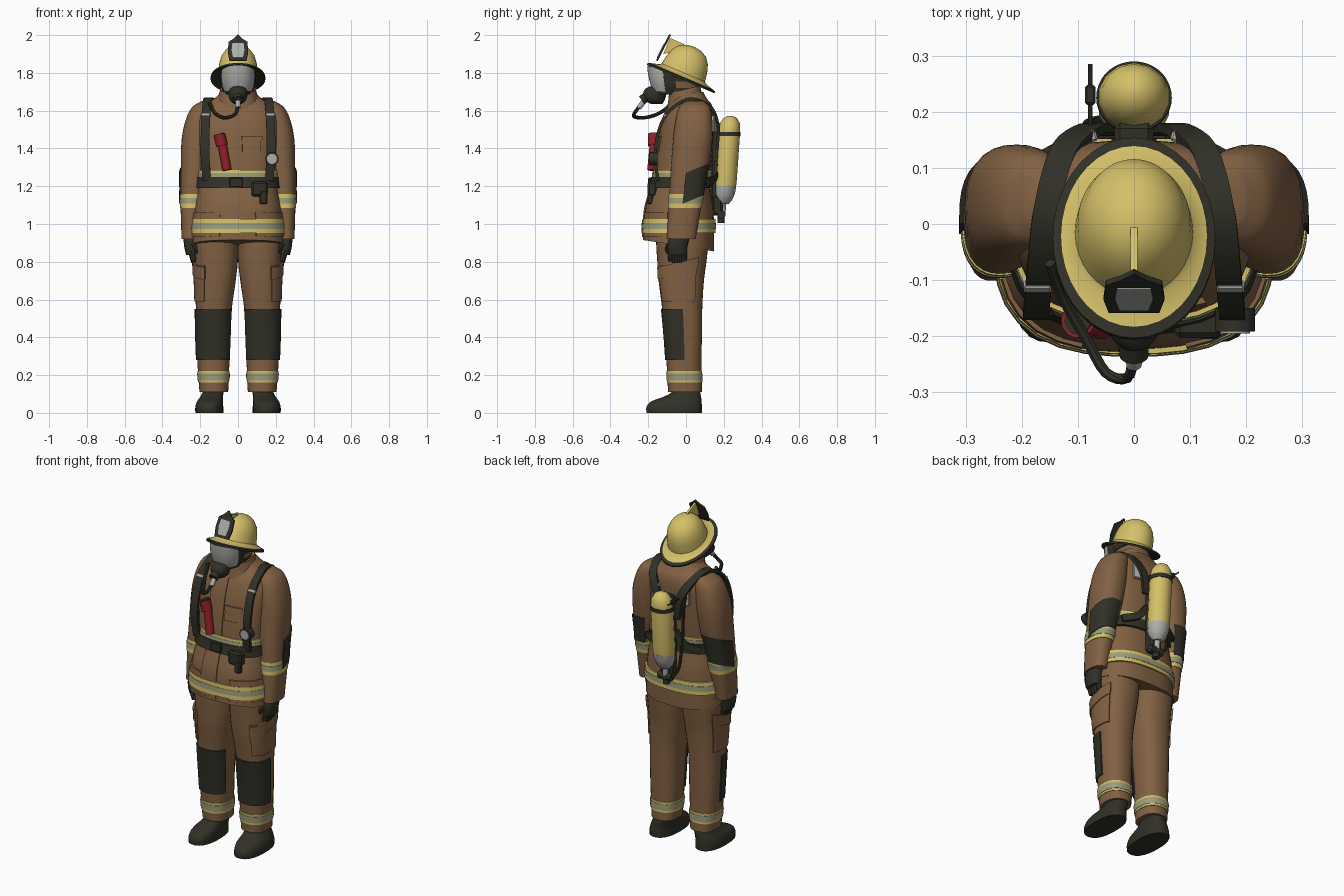
import bpy, bmesh, math
from mathutils import Vector, Matrix

if "Cube" in bpy.data.objects:
    bpy.data.objects.remove(bpy.data.objects["Cube"])

def mat(name, c):
    m = bpy.data.materials.new(name)
    m.diffuse_color = (*c, 1)
    m.use_nodes = True
    m.node_tree.nodes["Principled BSDF"].inputs["Base Color"].default_value = m.diffuse_color
    return m

BROWN = mat("tan_cloth", (0.222, 0.120, 0.056))
YELLOW = mat("yellow", (0.66, 0.53, 0.14))
DARK = mat("dark_rubber", (0.030, 0.030, 0.020))
SILVER = mat("silver", (0.42, 0.42, 0.40))
REFLECT = mat("reflective_grey", (0.33, 0.34, 0.20))
RED = mat("red", (0.27, 0.015, 0.02))

def make(name, verts, faces, mats, idx=None, angle=40):
    me = bpy.data.meshes.new(name)
    me.from_pydata([tuple(v) for v in verts], [], faces)
    for m in (mats if isinstance(mats, list) else [mats]):
        me.materials.append(m)
    if idx:
        me.polygons.foreach_set("material_index", idx)
    bm = bmesh.new()
    bm.from_mesh(me)
    bmesh.ops.recalc_face_normals(bm, faces=bm.faces)
    bm.to_mesh(me)
    bm.free()
    me.shade_smooth()
    me.set_sharp_from_angle(angle=math.radians(angle))
    ob = bpy.data.objects.new(name, me)
    bpy.context.collection.objects.link(ob)
    return ob

def tube_faces(rows, n):
    f = [(r*n+i, r*n+(i+1) % n, (r+1)*n+(i+1) % n, (r+1)*n+i) for r in range(rows-1) for i in range(n)]
    return f + [tuple(range(n)), tuple(range((rows-1)*n, rows*n))]

def smooth(keys, t):
    """Smooth interpolation of key rows (first value is the parameter)."""
    i = 0
    while i < len(keys)-2 and t > keys[i+1][0]:
        i += 1
    a, b = keys[i], keys[i+1]
    p, q = keys[max(i-1, 0)], keys[min(i+2, len(keys)-1)]
    h = b[0]-a[0]
    u = min(max((t-a[0])/h, 0), 1)
    out = []
    for k in range(1, len(a)):
        ma, mb = (b[k]-p[k])/(b[0]-p[0])*h, (q[k]-a[k])/(q[0]-a[0])*h
        out.append((2*u**3-3*u*u+1)*a[k]+(u**3-2*u*u+u)*ma+(3*u*u-2*u**3)*b[k]+(u**3-u*u)*mb)
    return out

def surf(keys, z, a, off=0, s=1, e=2.4):
    """Point on a body section: angle 0 is the front, 90 the outer side."""
    cx, cy, rx, ry = smooth(keys, z)
    sn, cs = math.sin(a), math.cos(a)
    r = (abs(sn)**e + abs(cs)**e)**(-1/e)
    return Vector((s*(cx+(rx+off)*r*sn), cy-(ry+off)*r*cs, z))

def loft(name, keys, m, s=1, steps=4, n=28, e=2.4):
    zs = [a[0]+(b[0]-a[0])*j/steps for a, b in zip(keys, keys[1:]) for j in range(steps)] + [keys[-1][0]]
    v = [surf(keys, z, math.tau*i/n, 0, s, e) for z in zs for i in range(n)]
    return make(name, v, tube_faces(len(zs), n), m)

def patch(name, keys, z0, z1, m, a0=0, a1=360, off=0.005, s=1, e=2.4):
    """Thin plate following a body section between two heights and angles."""
    na, nz = max(3, round((a1-a0)/10)), max(1, round((z1-z0)/0.03))
    v = []
    for j in range(na+1):
        a = math.radians(a0+(a1-a0)*j/na)
        zs = [z0+(z1-z0)*i/nz for i in range(nz+1)]
        v += [surf(keys, z, a, off, s, e) for z in zs] + [surf(keys, z, a, -0.004, s, e) for z in zs[::-1]]
    return make(name, v, tube_faces(na+1, 2*(nz+1)), m)

def sweep(name, pts, w, h, m, n=10, ref=(1, 0, 0), steps=4):
    """Tube or strap along points; w is the half width along ref, h the half thickness."""
    keys = [(i, *p) for i, p in enumerate(pts)]
    c = [Vector(smooth(keys, i/steps)) for i in range((len(pts)-1)*steps+1)]
    v, k, o = [], (math.sqrt(2) if n == 4 else 1), (math.pi/4 if n == 4 else 0)
    for i, p in enumerate(c):
        t = (c[min(i+1, len(c)-1)]-c[max(i-1, 0)]).normalized()
        side = (Vector(ref)-t*t.dot(Vector(ref))).normalized()
        nor = t.cross(side)
        for j in range(n):
            a = math.tau*j/n+o
            v.append(p+side*(w*k*math.cos(a))+nor*(h*k*math.sin(a)))
    return make(name, v, tube_faces(len(c), n), m)

def rod(name, a, b, r, m, n=14, ref=(1, 0, 0)):
    return sweep(name, [a, b], r, r, m, n, ref, 1)

def box(name, c, size, m, rot=(0, 0, 0)):
    bm = bmesh.new()
    bmesh.ops.create_cube(bm, size=1, matrix=Matrix.Diagonal((*size, 1)))
    bmesh.ops.bevel(bm, geom=bm.edges[:], offset=min(size)*0.2, segments=1, affect='EDGES')
    me = bpy.data.meshes.new(name)
    bm.to_mesh(me)
    bm.free()
    me.materials.append(m)
    ob = bpy.data.objects.new(name, me)
    ob.location, ob.rotation_euler = c, rot
    bpy.context.collection.objects.link(ob)
    return ob

def band(name, keys, z0, z1, off=0.003, s=1, e=2.4, edge=0.3):
    d = (z1-z0)*edge
    patch(name+"_yellow", keys, z0, z1, YELLOW, off=off, s=s, e=e)
    patch(name+"_grey", keys, z0+d, z1-d, REFLECT, off=off+0.002, s=s, e=e)

def shift(ob, f):
    for v in ob.data.vertices:
        v.co.z += f(v.co)

# Body sections: height, centre x, centre y, half width, half depth
TORSO = [(.895, 0, -.040, .243, .188), (1.0, 0, -.038, .238, .186), (1.1, 0, -.035, .228, .178),
         (1.22, 0, -.025, .208, .150), (1.35, 0, -.012, .210, .150), (1.5, 0, .005, .218, .142),
         (1.58, 0, .018, .212, .13), (1.63, 0, .025, .178, .112), (1.665, 0, .022, .125, .088), (1.70, 0, .015, .085, .075)]
ARM = [(.92, .254, -.025, .045, .076), (1.1, .243, -.005, .061, .087), (1.2, .235, .006, .068, .092),
       (1.3, .226, .020, .077, .100), (1.45, .215, .036, .083, .104), (1.55, .200, .042, .077, .097),
       (1.62, .178, .045, .064, .080), (1.65, .155, .045, .04, .05)]
LEG = [(.11, .128, -.005, .076, .090), (.25, .130, -.010, .084, .092), (.4, .130, -.014, .090, .098),
       (.55, .128, -.020, .095, .106), (.7, .120, -.025, .108, .120), (.8, .116, -.022, .115, .130),
       (.9, .118, -.020, .118, .138), (1.0, .115, -.020, .115, .138)]
BOOT = [(0, .152, -.062, .074, .147), (.03, .152, -.062, .074, .147), (.06, .148, -.052, .069, .134),
        (.085, .140, -.02, .06, .10), (.11, .132, 0, .056, .075), (.15, .130, 0, .055, .07)]
HOOD = [(1.64, 0, .005, .07, .07), (1.72, 0, -.015, .08, .085), (1.8, 0, -.025, .09, .1), (1.86, 0, -.03, .07, .08)]
MASK = [(1.685, 0, -.085, .062, .080), (1.73, 0, -.088, .080, .095), (1.78, 0, -.092, .086, .105), (1.82, 0, -.095, .084, .105)]

# Jacket with a hem that drops at the back
jacket = loft("jacket", TORSO, BROWN, n=36, e=2.6)
shift(jacket, lambda c: -.16*(c.y+.1)*max(0, .95-c.z)/.055)
patch("front_placket", TORSO, .93, 1.62, BROWN, -22, 3, .006, e=2.6)
patch("chest_pocket", TORSO, 1.38, 1.45, BROWN, 6, 31, .007, e=2.6)
patch("chest_pocket_flap", TORSO, 1.44, 1.465, BROWN, 5, 32, .011, e=2.6)
band("hem_band", TORSO, .952, 1.027, .009, e=2.6)
band("chest_band", TORSO, 1.235, 1.285, .008, e=2.6)
patch("belt", TORSO, 1.19, 1.25, DARK, off=.014, e=2.6)
collar = loft("collar", [(1.61, 0, 0, .125, .105), (1.67, 0, -.005, .105, .09), (1.715, 0, -.008, .095, .082)], BROWN)
shift(collar, lambda c: .25*c.y)

# Limbs, built once per side
for s, side in ((1, "left"), (-1, "right")):
    def P(x, y, z):
        return (s*x, y, z)
    loft(side+"_sleeve", ARM, BROWN, s)
    band(side+"_sleeve_band", ARM, 1.085, 1.16, s=s)
    pad = patch(side+"_elbow_pad", ARM, 1.135, 1.29, DARK, 80, 205, .008, s)
    shift(pad, lambda c: .4*(c.y-.05))
    patch(side+"_jacket_pocket", TORSO, .935, 1.06, BROWN, 22, 72, .007, s, 2.6)
    loft(side+"_trouser_leg", LEG, BROWN, s)
    band(side+"_leg_band", LEG, .16, .222, s=s, edge=.2)
    patch(side+"_knee_pad", LEG, .28, .55, DARK, -65, 92, .007, s)
    patch(side+"_cargo_pocket", LEG, .59, .78, BROWN, 30, 125, .007, s)
    flap = patch(side+"_cargo_flap", LEG, .735, .80, BROWN, 28, 127, .012, s)
    shift(flap, lambda c: .25*(c.y+.03))
    loft(side+"_boot", BOOT, DARK, s)
    # Gloved hand
    loft(side+"_glove", [(.835, .246, -.045, .028, .046), (.88, .248, -.045, .037, .052), (.95, .254, -.03, .036, .055)], DARK, s)
    for i in range(4):
        y = -.080+.023*i
        rod(f"{side}_finger_{i}", P(.25, y, .86), P(.232, y, .793+.008*abs(i-1.5)), .016, DARK, 8)
    sweep(side+"_thumb", [P(.245, -.08, .90), P(.215, -.095, .87), P(.2, -.09, .83)], .016, .016, DARK, 8)
    # Harness strap over the shoulder
    sweep(side+"_shoulder_strap", [P(.165, -.150, 1.23), P(.175, -.163, 1.38), P(.172, -.132, 1.53), P(.166, -.065, 1.62),
          P(.155, .03, 1.662), P(.125, .13, 1.62), P(.075, .17, 1.52), P(.05, .165, 1.4)], .023, .008, DARK, 4)
    box(side+"_strap_buckle", P(.172, -.112, 1.575), (.05, .016, .02), SILVER, (-.6, 0, 0))
    sweep(side+"_waist_strap", [P(.04, .16, 1.32), P(.1, .155, 1.25), P(.18, .115, 1.22)], .02, .008, DARK, 4, (0, 0, 1))
    box(side+"_back_plate", P(.095, .15, 1.53), (.06, .02, .09), SILVER, (0, 0, -.3*s))

# Harness frame and air cylinder
box("back_frame", (0, .155, 1.3), (.07, .05, .46), DARK)
box("frame_foot", (0, .165, 1.1), (.08, .06, .11), DARK)
TANK = [(1.19, 0, .205, .062, .059), (1.22, 0, .208, .064, .060), (1.49, 0, .227, .064, .060), (1.53, 0, .231, .058, .054),
        (1.56, 0, .234, .038, .036), (1.573, 0, .235, .012, .012)]
loft("air_cylinder", TANK, YELLOW, steps=1, n=14, e=2)
loft("cylinder_base", [(1.105, 0, .197, .028, .028), (1.125, 0, .199, .046, .044), (1.16, 0, .203, .060, .056),
     (1.2, 0, .206, .063, .060)], SILVER, steps=1, n=14, e=2)
patch("cylinder_band", TANK, 1.465, 1.488, DARK, off=.003, e=2)
rod("valve_stem", (0, .196, 1.11), (0, .19, 1.04), .018, SILVER)
rod("valve_body", (-.04, .188, 1.05), (.045, .188, 1.05), .022, DARK, ref=(0, 0, 1))
rod("valve_knob", (0, .185, 1.045), (0, .185, 1.005), .02, DARK)
sweep("valve_hose", [(-.04, .188, 1.05), (-.08, .18, 1.12), (-.09, .16, 1.3), (-.1, .16, 1.5), (-.13, .12, 1.62)], .009, .009, DARK, 8)
rod("side_rod", (-.078, .16, 1.53), (-.078, .285, 1.53), .004, DARK, 8)
box("rod_clip", (-.078, .23, 1.53), (.018, .035, .03), DARK)

# Front equipment: gauge, torch, pouch and buckle
rod("gauge_case", (.18, -.15, 1.345), (.18, -.192, 1.345), .036, DARK, 18)
rod("gauge_face", (.18, -.185, 1.345), (.18, -.195, 1.345), .027, SILVER, 18)
rod("torch_body", (-.085, -.168, 1.43), (-.058, -.182, 1.285), .024, RED)
rod("torch_head", (-.10, -.172, 1.475), (-.085, -.172, 1.415), .031, RED)
rod("torch_lens", (-.101, -.172, 1.478), (-.098, -.172, 1.468), .025, DARK)
box("belt_pouch", (.115, -.178, 1.185), (.085, .05, .08), DARK)
box("pouch_tool", (.135, -.19, 1.14), (.04, .03, .07), DARK)
box("belt_buckle", (-.01, -.19, 1.22), (.07, .02, .05), DARK)

# Head: hood, face mask tucked under the brim, regulator and air hose
loft("hood", HOOD, BROWN)
patch("mask_strap", HOOD, 1.755, 1.785, DARK, off=.006)
patch("mask_lower_strap", HOOD, 1.70, 1.72, DARK, off=.006)
for ob in (loft("mask_frame", MASK, DARK, e=2.2), patch("visor", MASK, 1.70, 1.813, SILVER, -76, 76, .005, e=2.2)):
    shift(ob, lambda c: -.32*(c.y+.12)*(c.z-1.685)/.135)
loft("mask_mouthpiece", [(1.635, 0, -.155, .02, .03), (1.655, 0, -.165, .042, .052), (1.69, 0, -.165, .05, .062),
     (1.72, 0, -.155, .04, .055), (1.735, 0, -.14, .02, .03)], DARK, e=2)
rod("regulator", (0, -.19, 1.685), (0, -.235, 1.655), .026, DARK)
rod("regulator_outlet", (0, -.215, 1.66), (0, -.25, 1.615), .014, SILVER)
sweep("air_hose", [(0, -.235, 1.635), (-.012, -.274, 1.585), (-.05, -.265, 1.565), (-.085, -.205, 1.565),
      (-.125, -.135, 1.59), (-.15, -.07, 1.64)], .010, .010, DARK, 8, (.3, .2, 1))

# Helmet: crown and brim as one profile (half width, half depth, height, colour), tilted back
N = 36
prof = [(.006, .007, .160, 0), (.035, .042, .155, 0), (.066, .079, .135, 0), (.088, .103, .102, 0), (.1, .117, .06, 0),
        (.105, .124, .012, 0), (.112, .133, .004, 0), (.130, .175, -.008, 1), (.145, .194, -.014, 1), (.145, .194, -.024, 1),
        (.105, .130, -.006, 1)]
tilt = Matrix.Translation((0, -.019, 1.79)) @ Matrix.Rotation(math.radians(-23), 4, 'X')
verts = [tilt @ Vector((rx*math.sin(math.tau*i/N), -ry*math.cos(math.tau*i/N), h)) for rx, ry, h, c in prof for i in range(N)]
make("helmet", verts, tube_faces(len(prof), N), [YELLOW, DARK], [p[3] for p in prof[:-1] for i in range(N)] + [0, 1], 35)

# Peaked front plate with a pale panel, and the crest behind it
def plate(name, outline, m, base, direction, thick):
    d = Vector(direction).normalized()
    nor = Vector((1, 0, 0)).cross(d)
    v = [Vector(base)+Vector((x, 0, 0))+d*t+nor*o for o in (0, thick) for x, t in outline]
    return make(name, v, tube_faces(2, len(outline)), m)

base, lean = (0, -.150, 1.862), (0, .07, .138)
plate("front_plate", [(-.045, 0), (.045, 0), (.054, .05), (.05, .11), (.022, .13), (0, .155), (-.022, .13), (-.05, .11), (-.054, .05)],
      DARK, base, lean, .01)
plate("front_panel", [(-.026, .015), (.026, .015), (.034, .06), (.03, .10), (-.03, .10), (-.034, .06)], SILVER, base, lean, .013)
crest = [(-.085, 1.985), (-.01, 1.952), (.01, 1.93), (-.12, 1.9)]
make("helmet_crest", [(x, y, z) for x in (-.006, .006) for y, z in crest], tube_faces(2, 4), YELLOW)
